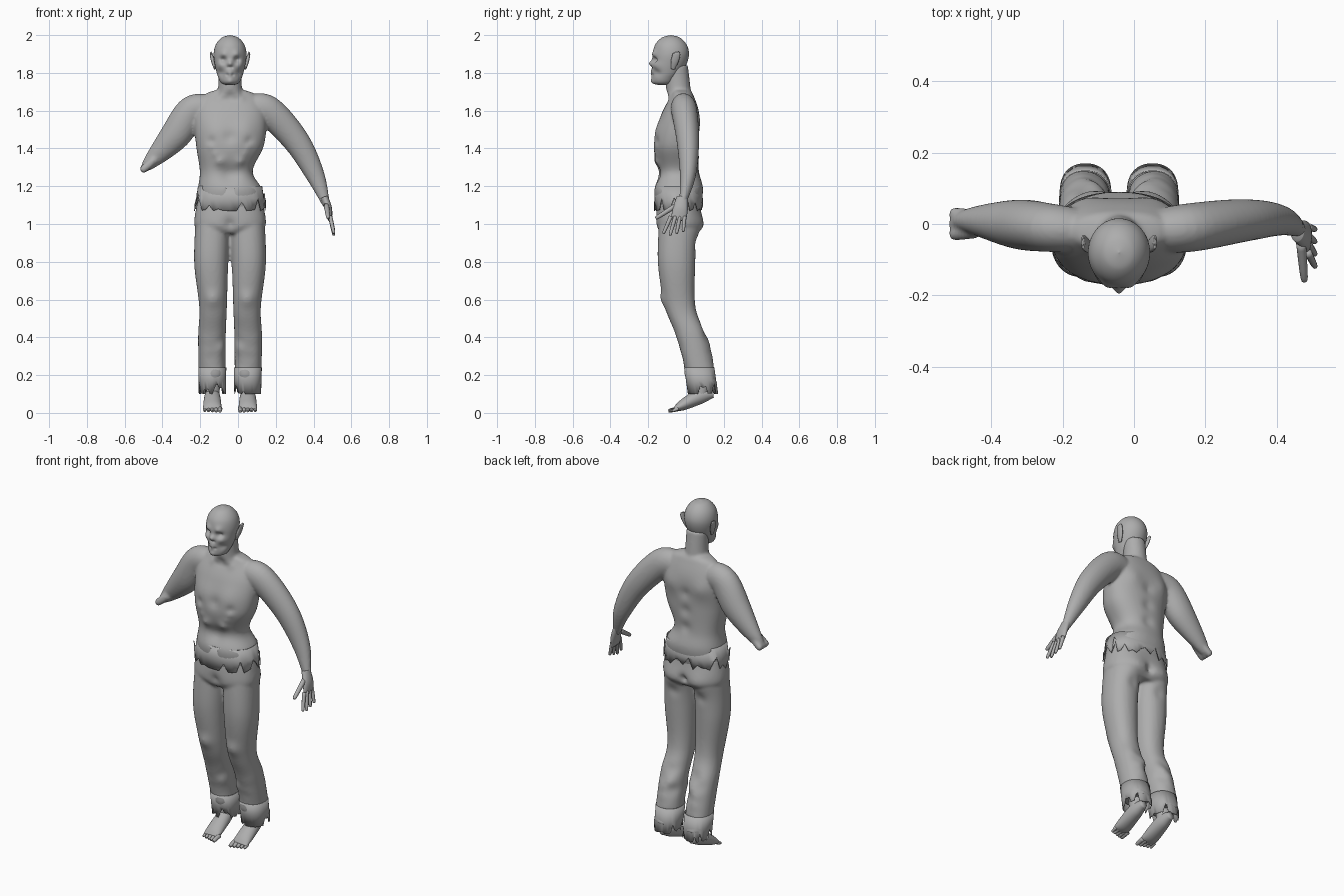
import bpy, bmesh, math, random
from mathutils import Vector

random.seed(7)
if "Cube" in bpy.data.objects:
    bpy.data.objects.remove(bpy.data.objects["Cube"])

BODY_LINE = Vector((-.042, 0, 0))     # parts are built around x = 0, then moved to the body's own centre line
X, Y, Z = Vector((1, 0, 0)), Vector((0, 1, 0)), Vector((0, 0, 1))
SIDES = {"left": 1, "right": -1}

tone = (.42, .42, .42, 1)
grey = bpy.data.materials.new("ashen grey")
grey.use_nodes = True
grey.diffuse_color = tone
grey.node_tree.nodes["Principled BSDF"].inputs["Base Color"].default_value = tone


def spline(rows, steps):
    """Smooth curve passing through every row."""
    last = len(rows) - 1
    out = []
    for i in range(last):
        before, start, end, after = (rows[max(0, min(last, i + k))] for k in (-1, 0, 1, 2))
        for s in range(steps):
            t = s / steps
            row = []
            for p, q, r, w in zip(before, start, end, after):
                slope_in, slope_out = (r - p) / 2, (w - q) / 2
                bend = 3 * (r - q) - 2 * slope_in - slope_out
                twist = 2 * (q - r) + slope_in + slope_out
                row.append(q + t * (slope_in + t * (bend + t * twist)))
            out.append(row)
    return out + [rows[-1]]


def loft(bm, rows, segs=48, steps=8, axis=None, ref=Y, flat=1, power=2, cap=True):
    """Skin sections (x, y, z, radius, second radius); the last defaults to radius * flat."""
    points = spline([(*r, r[3] * flat) if len(r) == 4 else r for r in rows], steps)
    spots = [Vector(p[:3]) for p in points]
    rings = []
    for i, point in enumerate(points):
        ahead = spots[min(i + 1, len(spots) - 1)] - spots[max(i - 1, 0)]
        along = axis or ahead.normalized()
        u = ref.cross(along).normalized()
        v = along.cross(u)
        ring = []
        for k in range(segs):
            angle = math.tau * k / segs
            wide, deep = (math.copysign(abs(f(angle)) ** (2 / power), f(angle)) * max(radius, .001)
                          for f, radius in zip((math.cos, math.sin), point[3:]))
            ring.append(bm.verts.new(spots[i] + u * wide + v * deep))
        rings.append(ring)
    for low, high in zip(rings, rings[1:]):
        for k in range(segs):
            n = (k + 1) % segs
            bm.faces.new((low[k], low[n], high[n], high[k]))
    if cap:
        bm.faces.new(rings[0])
        bm.faces.new(rings[-1])
    return rings


def digit(bm, start, end, radius, ref=Y):
    """Tapered finger, toe or shard with a blunt tip."""
    start, end = Vector(start), Vector(end)
    near = start.lerp(end, .9)
    loft(bm, [(*start, radius), (*near, radius * .75), (*end, radius * .2)], 12, 4, ref=ref)


def sculpt(bm, facing, spots):
    """Push soft mirrored spots (x, z, size, depth) on the front (-1) or back (1)."""
    for x, z, size, depth in spots:
        for cx in {x, -x}:
            for v in bm.verts:
                far = math.hypot(v.co.x - cx, v.co.z - z) / size
                if far < 3:
                    weight = max(0, min(1, facing * (v.co.y + .05) / .04))
                    v.co.y += depth * weight * math.exp(-far * far)


def finish(name, bm, voxel=0, thick=0):
    bmesh.ops.translate(bm, verts=bm.verts, vec=BODY_LINE)
    bmesh.ops.recalc_face_normals(bm, faces=bm.faces)
    mesh = bpy.data.meshes.new(name)
    bm.to_mesh(mesh)
    bm.free()
    mesh.materials.append(grey)
    mesh.shade_smooth()
    ob = bpy.data.objects.new(name, mesh)
    bpy.context.collection.objects.link(ob)
    if voxel:
        blend = ob.modifiers.new("blend", 'REMESH')
        blend.mode, blend.voxel_size, blend.use_smooth_shade = 'VOXEL', voxel, True
        ob.modifiers.new("soften", 'SMOOTH').iterations = 4
    if thick:
        ob.modifiers.new("cloth", 'SOLIDIFY').thickness = thick


def ragged(name, rows, tear):
    """Open cloth tube whose lower edge is torn into points."""
    bm = bmesh.new()
    rings = loft(bm, rows, 44, 2, Z, power=2.3, cap=False)
    for v in rings[-1]:
        v.co.z += tear * random.random() ** 3
    finish(name, bm, thick=.004)


# Torso, neck and arms blended into one skin
bm = bmesh.new()
loft(bm, [(0, -.04, 1.07, .17, .11), (0, -.04, 1.18, .17, .13), (-.02, -.04, 1.28, .14, .11),
          (0, -.05, 1.42, .18, .12), (0, -.03, 1.58, .19, .1), (0, -.02, 1.68, .14, .06),
          (0, -.03, 1.71, .07, .05)], 72, 10, Z, power=2.3)
loft(bm, [(0, -.05, 1.84, .06), (0, -.04, 1.71, .065), (0, -.03, 1.65, .1, .06)], axis=Z)
forearms = {"left": [(.35, .01, 1.44, .07), (.45, .01, 1.26, .05), (.51, -.02, 1.1, .02)],
            "right": [(-.29, 0, 1.47, .08), (-.42, .01, 1.33, .04), (-.47, 0, 1.28, .01)]}
for name, side in SIDES.items():
    shoulder = [(side * .1, -.02, 1.61, .07), (side * .2, -.01, 1.6, .08)]
    loft(bm, shoulder + forearms[name], flat=.85)
# Torn shards on the right stump
for y in (-.03, 0, .03):
    digit(bm, (-.4, y / 2, 1.34), (-.47, y, 1.28), .025)
# Chest, creases, ribs, hollow belly and collar
sculpt(bm, -1, [(.08, 1.5, .06, -.01), (.1, 1.44, .02, .01), (0, 1.46, .03, .01), (.05, 1.33, .03, -.01),
                (0, 1.26, .05, .02), (0, 1.17, .02, .01), (.06, 1.67, .02, -.01), (0, 1.68, .02, .01)])
sculpt(bm, -1, [(.1 - .02 * i, 1.41 - .04 * i, .015, -.006) for i in range(3)])
# Shoulder blades and spine groove
sculpt(bm, 1, [(.1, 1.54, .05, .01)] + [(0, 1.3 + .1 * i, .03, -.01) for i in range(3)])
finish("torso_and_arms", bm, .008)

# Left hand: palm, four fingers and thumb
bm = bmesh.new()
loft(bm, [(.5, -.02, 1.14, .02, .03), (.52, -.03, 1.08, .02, .04), (.53, -.04, 1.02, .01, .04)], 24)
for i in range(4):
    digit(bm, (.53, .024 * i - .08, 1.04), (.55, .035 * i - .12, .94 + .01 * abs(i - 1)), .011)
digit(bm, (.51, -.05, 1.1), (.52, -.16, 1.03), .014)
finish("left_hand", bm)

# Head: round skull running into a narrow jaw
bm = bmesh.new()
skull = []
for step in range(4):
    rise = math.pi / 2 * (1 - step / 3)
    r = .087 * math.cos(rise)
    skull.append((0, -.08, 1.9 + .1 * math.sin(rise), r, r * 1.1))
jaw = [(0, -.09, 1.84, .08, .09), (0, -.11, 1.78, .064, .068), (0, -.12, 1.745, .045, .05), (0, -.12, 1.735, .01)]
loft(bm, skull + jaw, 80, 12, Z)
# Eye sockets, brow, wasted nose, cheeks, mouth and chin
sculpt(bm, -1, [(.036, 1.87, .016, .02), (.035, 1.9, .02, -.01), (0, 1.85, .015, -.016), (.008, 1.83, .006, .01),
                (.055, 1.84, .02, -.008), (.05, 1.8, .02, .012), (.015, 1.79, .008, .007), (0, 1.8, .02, -.007),
                (0, 1.755, .02, -.01)])
finish("head", bm)

# Ears leaning outward
for name, side in SIDES.items():
    bm = bmesh.new()
    loft(bm, [(side * .08, -.07, 1.82, .005, .01), (side * .09, -.06, 1.86, .01, .02),
              (side * .1, -.05, 1.9, .007, .02), (side * .1, -.05, 1.91, .002, .01)], 16)
    finish(name + "_ear", bm)

# Trousers: seat and two bent legs
bm = bmesh.new()
loft(bm, [(0, -.04, 1.13, .17, .11), (0, -.04, 1, .19, .12), (0, -.04, .95, .15, .09)], axis=Z, power=2.4)
for side in SIDES.values():
    loft(bm, [(side * .09, -.04, 1.06, .09), (side * .1, -.05, .8, .09), (side * .09, -.03, .56, .073),
              (side * .096, .03, .4, .073), (side * .095, .09, .15, .07)],
         axis=Z, flat=1.1, power=2.2, steps=16)
# Buttocks, seat cleft, knees and cloth folds
sculpt(bm, 1, [(.09, .99, .07, .02), (0, 1, .02, -.03), (.09, .9, .03, -.01)])
sculpt(bm, -1, [(.09, .6, .04, -.015), (0, 1, .03, .02)])
sculpt(bm, 1, [(random.uniform(.04, .15), random.uniform(.18, .5), .03, random.uniform(-.01, .01))
               for _ in range(16)])
finish("trousers", bm, .009)

# Ragged hem around the hips
ragged("torn_hem", [(0, -.04, 1.2, .17, .125), (0, -.04, 1.07, .19, .13)], .1)

# Ragged cuffs over bare feet with raised heels
for name, side in SIDES.items():
    cx = side * .094
    ragged(name + "_cuff", [(cx, .07, .24, .074, .08), (cx, .09, .1, .072, .08)], .06)
    bm = bmesh.new()
    loft(bm, [(cx, .145, .1, .02), (cx, .08, .09, .04), (cx, -.02, .04, .028, .048), (cx, -.06, .02, .01, .046)],
         28, ref=X)
    loft(bm, [(cx, .09, .2, .045), (cx, .08, .09, .037)], 24)
    for i in range(5):
        tx = cx + side * .02 * (i - 2)
        digit(bm, (tx, -.04, .023), (tx, .005 * i - .093, .01), .0135 - .001 * i, X)
    finish(name + "_foot", bm)
